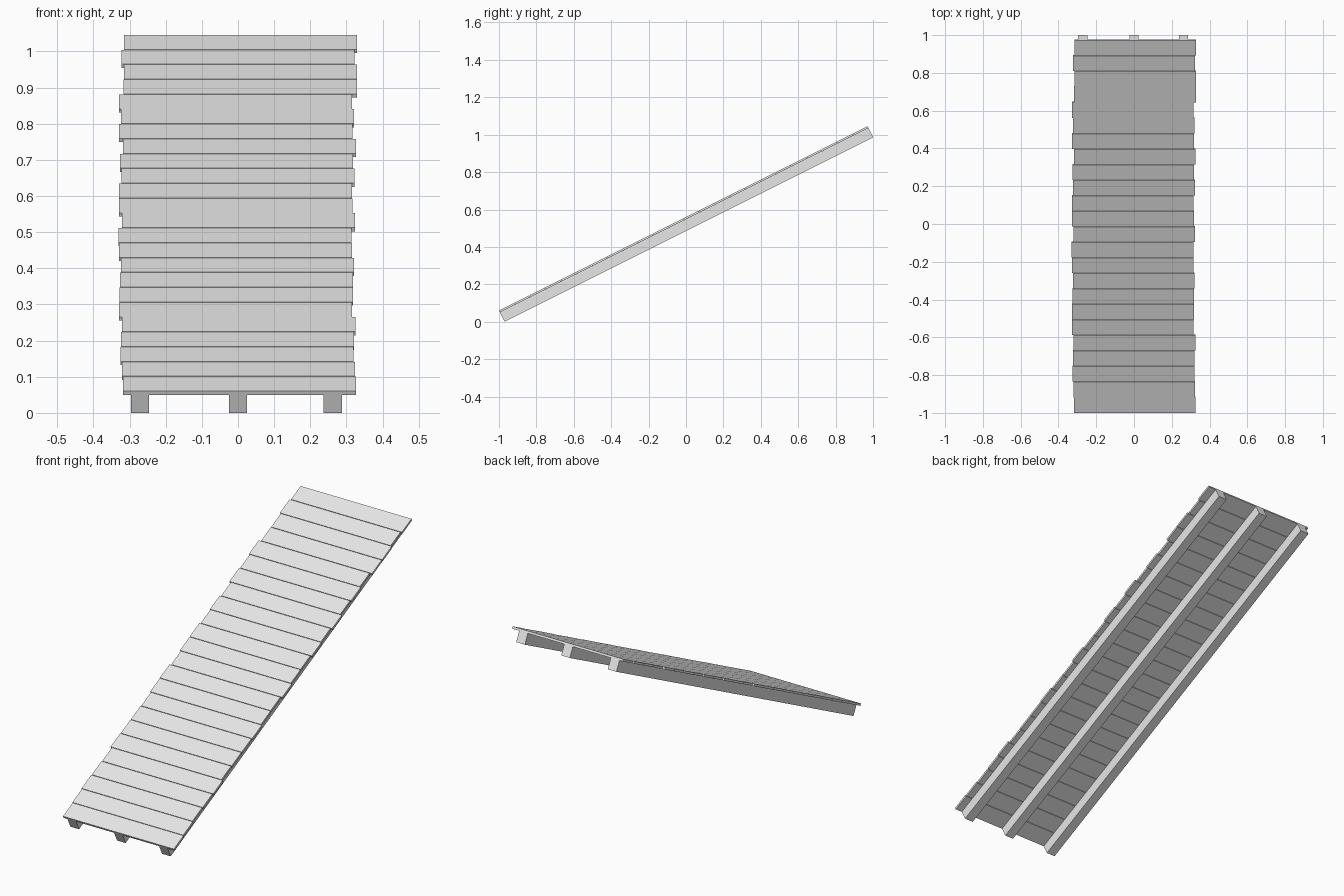
import bpy
import math
from mathutils import Matrix, Vector

cube = bpy.data.objects.get("Cube")
if cube:
    bpy.data.objects.remove(cube, do_unlink=True)

# One plain grey for the whole ramp
grey = bpy.data.materials.new("plain grey")
grey.use_nodes = True
colour = (0.8, 0.8, 0.8, 1)
grey.diffuse_color = colour
grey.node_tree.nodes["Principled BSDF"].inputs["Base Color"].default_value = colour

# Ramp frame: y runs up the slope, z is square to the boards
SLOPE = Matrix.Rotation(math.atan(0.5), 4, "X")
START, LENGTH = -0.867, 2.203
BEAM_BOTTOM, BEAM_HEIGHT, BEAM_WIDTH = 0.4335, 0.056, 0.05
BOARD_THICK, BOARD_WIDTH, GAP = 0.0115, 0.645, 0.0025


def sloped_box(name, centre, size):
    """Add a box placed in the ramp frame."""
    bpy.ops.mesh.primitive_cube_add(size=1)
    box = bpy.context.object
    box.name = name
    box.data.name = name
    box.data.transform(SLOPE @ Matrix.Translation(Vector(centre))
                       @ Matrix.Diagonal((*size, 1)))
    box.data.materials.append(grey)
    return box


# Three beams under the boards
for name, x in (("right_beam", -0.271), ("middle_beam", 0), ("left_beam", 0.262)):
    sloped_box(name,
               (x, START + LENGTH / 2, BEAM_BOTTOM + BEAM_HEIGHT / 2),
               (BEAM_WIDTH, LENGTH, BEAM_HEIGHT))

# Boards from bottom to top, each nudged sideways (thousandths)
nudges = [4, 1, -3, -1, 2, -7, -5, -4, -1, -7, -8, 1,
          -6, -7, 0, -4, 4, -6, -1, -7, 6, 7, 0, 7]
pitch = (LENGTH + GAP) / len(nudges)
depth = pitch - GAP
for i, nudge in enumerate(nudges):
    sloped_box(f"board_{i + 1}",
               (nudge / 1000, START + i * pitch + depth / 2,
                BEAM_BOTTOM + BEAM_HEIGHT + BOARD_THICK / 2),
               (BOARD_WIDTH, depth, BOARD_THICK))
